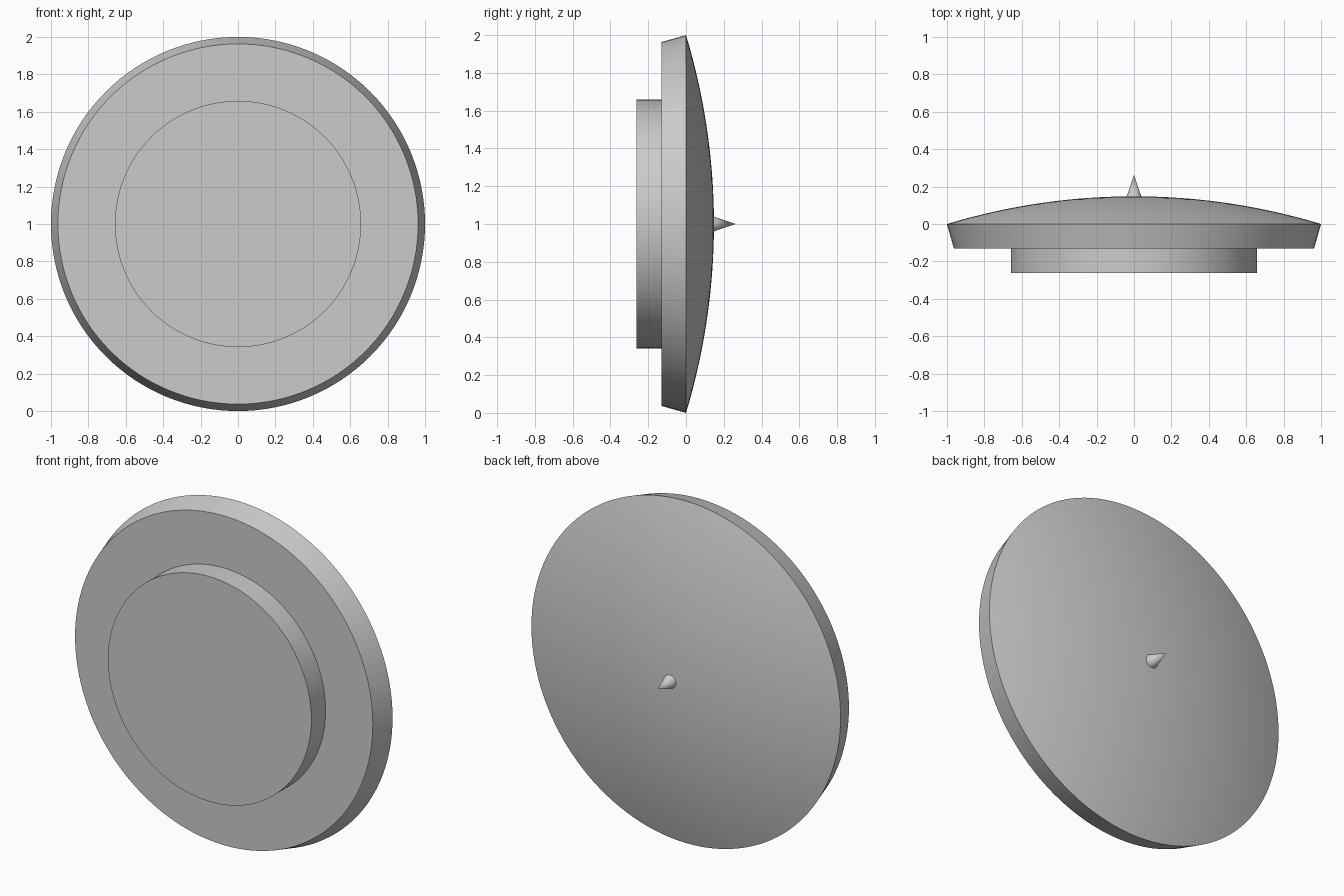
import bpy
import math
from mathutils import Matrix

SEGMENTS = 128
CENTRE_Z = 1.0

cube = bpy.data.objects.get("Cube")
if cube:
    bpy.data.objects.remove(cube, do_unlink=True)

grey = bpy.data.materials.new("light_grey")
grey.use_nodes = True
colour = (0.6, 0.6, 0.6, 1)
grey.diffuse_color = colour
grey.node_tree.nodes["Principled BSDF"].inputs["Base Color"].default_value = colour


def lathe(name, profile):
    """Turn (radius, y) points, ordered front to back, around the y axis."""
    verts, faces, rings = [], [], []
    for radius, y in profile:
        count = 1 if radius == 0 else SEGMENTS
        rings.append(range(len(verts), len(verts) + count))
        for i in range(count):
            a = 2 * math.pi * i / SEGMENTS
            verts.append((radius * math.sin(a), y, radius * math.cos(a)))
    for low, high in zip(rings, rings[1:]):
        for i in range(SEGMENTS):
            j = (i + 1) % SEGMENTS
            if len(low) == 1:
                faces.append((low[0], high[i], high[j]))
            elif len(high) == 1:
                faces.append((low[j], low[i], high[0]))
            else:
                faces.append((low[j], low[i], high[i], high[j]))
    mesh = bpy.data.meshes.new(name)
    mesh.from_pydata(verts, [], faces)
    mesh.transform(Matrix.Translation((0, 0, CENTRE_Z)))
    mesh.materials.append(grey)
    obj = bpy.data.objects.new(name, mesh)
    bpy.context.collection.objects.link(obj)
    bpy.ops.object.select_all(action="DESELECT")
    obj.select_set(True)
    bpy.context.view_layer.objects.active = obj
    bpy.ops.object.shade_smooth_by_angle(angle=math.radians(12))
    return obj


# Wide dish: flat front, flared rim and a shallow spherical back
RISE = 0.148
sphere_radius = (1 + RISE ** 2) / (2 * RISE)
edge_angle = math.asin(1 / sphere_radius)
STEPS = 20
dome = []
for k in range(STEPS):
    a = edge_angle * (1 - k / STEPS)
    dome.append((sphere_radius * math.sin(a),
                 RISE - sphere_radius * (1 - math.cos(a))))
lathe("dish", [(0, -0.13), (0.963, -0.13)] + dome + [(0, RISE)])

# Raised round plate on the front
lathe("front_plate", [(0, -0.262), (0.658, -0.262), (0.658, -0.13)])

# Small pointed spike at the middle of the back
lathe("back_spike", [(0.04, RISE - 0.003), (0, 0.262)])
